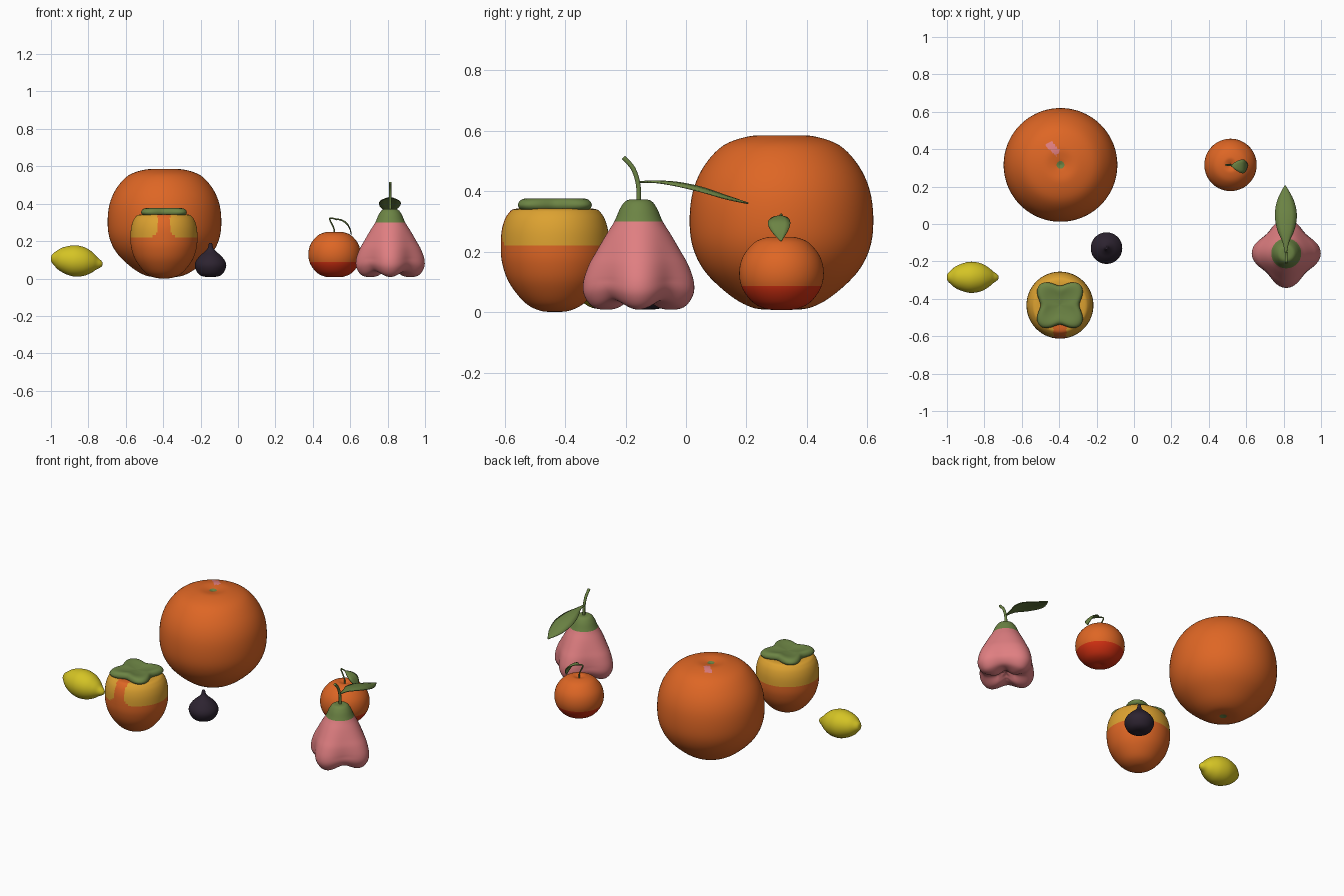
import bpy, bmesh, math
from mathutils import Vector, Matrix

if "Cube" in bpy.data.objects:
    bpy.data.objects.remove(bpy.data.objects["Cube"])


def mat(name, r, g, b):
    m = bpy.data.materials.new(name)
    m.diffuse_color = (r, g, b, 1)
    m.use_nodes = True
    m.node_tree.nodes["Principled BSDF"].inputs["Base Color"].default_value = m.diffuse_color
    return m


ORANGE = mat("orange peel", 0.73, 0.133, 0.018)
GOLD = mat("golden yellow", 0.72, 0.36, 0.03)
LEMON = mat("lemon yellow", 0.66, 0.55, 0.018)
PINK = mat("soft pink", 0.74, 0.21, 0.22)
GREEN = mat("leaf green", 0.15, 0.23, 0.058)
PURPLE = mat("dark purple", 0.026, 0.017, 0.03)
RED = mat("deep red", 0.66, 0.03, 0.006)


def smooth_path(pts, n=5):
    """Catmull-Rom through a few points of any dimension."""
    p = [pts[0]] + list(pts) + [pts[-1]]
    out = []
    for i in range(1, len(p) - 2):
        for k in range(n):
            t = k / n
            out.append(tuple(
                0.5 * (2 * b + (c - a) * t + (2 * a - 5 * b + 4 * c - d) * t * t
                       + (3 * b - a - 3 * c + d) * t ** 3)
                for a, b, c, d in zip(p[i - 1], p[i], p[i + 1], p[i + 2])))
    return out + [tuple(pts[-1])]


def finish(name, bm, mats, rule=None, angle=50):
    bmesh.ops.recalc_face_normals(bm, faces=bm.faces[:])
    for f in bm.faces:
        f.smooth = True
        if rule:
            f.material_index = rule(f.calc_center_median())
    me = bpy.data.meshes.new(name)
    bm.to_mesh(me)
    bm.free()
    ob = bpy.data.objects.new(name, me)
    bpy.context.collection.objects.link(ob)
    for m in mats:
        me.materials.append(m)
    bpy.ops.object.select_all(action='DESELECT')
    ob.select_set(True)
    bpy.context.view_layer.objects.active = ob
    bpy.ops.object.shade_smooth_by_angle(angle=math.radians(angle))
    return ob


def lathe(name, profile, loc, mats, rule=None, shape=None, cuts=(), segs=64, angle=60):
    """Turn a (radius, z) profile; shape bends it per direction; cuts are colour borders."""
    bm = bmesh.new()
    rings = []
    for r, z in smooth_path(profile):
        ring = []
        for i in range(segs):
            a = 2 * math.pi * i / segs
            rr, zz = shape(max(r, 0), z, a) if shape else (max(r, 0), z)
            ring.append(bm.verts.new((rr * math.cos(a), rr * math.sin(a), zz)))
        rings.append(ring)
    for lo, hi in zip(rings, rings[1:]):
        for i in range(segs):
            j = (i + 1) % segs
            bm.faces.new((lo[i], lo[j], hi[j], hi[i]))
    bmesh.ops.remove_doubles(bm, verts=bm.verts[:], dist=1e-5)
    for z in cuts:
        bmesh.ops.bisect_plane(bm, geom=bm.verts[:] + bm.edges[:] + bm.faces[:],
                               plane_co=(0, 0, z), plane_no=(0, 0, 1))
    ob = finish(name, bm, mats, rule, angle)
    ob.location = loc
    return ob


def leaf(name, pts, side, droop):
    """Leaf along (x, y, z, half width) points, edges lowered by droop."""
    bm = bmesh.new()
    rows = []
    for x, y, z, w in smooth_path(pts, 6):
        w = max(w, 0.001)
        rows.append([bm.verts.new(Vector((x, y, z)) + Vector(side) * w * s
                                  - Vector((0, 0, droop * w * s * s)))
                     for s in (-1, -0.5, 0, 0.5, 1)])
    for a, b in zip(rows, rows[1:]):
        for i in range(4):
            bm.faces.new((a[i], a[i + 1], b[i + 1], b[i]))
    ob = finish(name, bm, [GREEN])
    mod = ob.modifiers.new("thickness", 'SOLIDIFY')
    mod.thickness = 0.005
    mod.offset = 0
    return ob


def stem(name, pts, radius):
    cu = bpy.data.curves.new(name, 'CURVE')
    cu.dimensions = '3D'
    cu.bevel_depth = radius
    cu.bevel_resolution = 3
    cu.use_fill_caps = True
    path = smooth_path(pts)
    sp = cu.splines.new('POLY')
    sp.points.add(len(path) - 1)
    for p, co in zip(sp.points, path):
        p.co = (*co, 1)
    cu.materials.append(GREEN)
    ob = bpy.data.objects.new(name, cu)
    bpy.context.collection.objects.link(ob)
    bpy.ops.object.select_all(action='DESELECT')
    ob.select_set(True)
    bpy.context.view_layer.objects.active = ob
    bpy.ops.object.convert(target='MESH')


# Large orange with a green navel and small pale marks on top
def orange_rule(c):
    if math.hypot(c.x, c.y) < 0.022:
        return 1
    d = Vector((c.x + 0.04, c.y - 0.09))
    along, across = (d.x - d.y) * 0.707, (d.x + d.y) * 0.707
    return 2 if c.z > 0.3 and abs(along) < 0.04 and abs(across) < 0.018 else 0


lathe("large_orange", [(0, 0.012), (0.04, 0.008), (0.1, 0.016), (0.17, 0.055), (0.25, 0.13),
                       (0.292, 0.21), (0.304, 0.3), (0.293, 0.4), (0.255, 0.485),
                       (0.19, 0.553), (0.1, 0.583), (0.04, 0.58), (0, 0.57)],
      (-0.393, 0.316, 0), [ORANGE, GREEN, PINK], orange_rule, segs=96)


# Persimmon: golden shoulder, with an orange strip down the front
def persimmon_rule(c):
    if c.z < 0.22:
        return 0
    k = max(0, 0.265 - c.z)
    half = 0.034 + 0.045 - math.sqrt(max(0, 0.045 ** 2 - k * k))
    return 0 if c.y < 0 and abs(c.x) < half else 1


lathe("persimmon", [(0, 0), (0.05, 0.005), (0.1, 0.032), (0.15, 0.095), (0.174, 0.16),
                    (0.179, 0.22), (0.174, 0.28), (0.155, 0.325), (0.12, 0.343), (0, 0.335)],
      (-0.396, -0.434, 0), [ORANGE, GOLD], persimmon_rule, cuts=(0.22,), segs=128)

# Four-lobed calyx
lathe("persimmon_calyx", [(0, 0.336), (0.6, 0.338), (0.9, 0.338), (1, 0.353), (0.93, 0.37),
                          (0.75, 0.376), (0.4, 0.37), (0, 0.366)],
      (-0.396, -0.434, 0), [GREEN],
      shape=lambda r, z, a: (r * (0.104 + 0.05 * math.sin(2 * a) ** 2), z))

# Fig
lathe("fig", [(0, 0.012), (0.035, 0.01), (0.065, 0.025), (0.083, 0.06), (0.08, 0.09),
              (0.058, 0.12), (0.032, 0.143), (0.015, 0.163), (0.008, 0.188), (0, 0.19)],
      (-0.147, -0.129, 0), [PURPLE])

# Lemon lying on its side, tip slightly down
lemon = lathe("lemon", [(0, -0.14), (0.018, -0.137), (0.036, -0.12), (0.06, -0.09),
                        (0.079, -0.04), (0.083, 0.0), (0.074, 0.045), (0.053, 0.083),
                        (0.032, 0.108), (0.02, 0.126), (0.01, 0.136), (0, 0.138)],
              (-0.861, -0.285, 0.093), [LEMON])
lemon.rotation_euler = (0, math.radians(97), 0)

# Mandarin with a red base, stem and leaf
lathe("mandarin", [(0, 0.012), (0.04, 0.008), (0.09, 0.028), (0.128, 0.075), (0.14, 0.128),
                   (0.128, 0.183), (0.09, 0.23), (0.045, 0.248), (0.02, 0.245), (0, 0.235)],
      (0.516, 0.316, 0), [ORANGE, RED], lambda c: 1 if c.z < 0.087 else 0, cuts=(0.087,))
stem("mandarin_stem", [(0.516, 0.316, 0.235), (0.512, 0.316, 0.27), (0.49, 0.316, 0.318),
                       (0.51, 0.314, 0.321), (0.53, 0.312, 0.314)], 0.004)
leaf("mandarin_leaf", [(0.52, 0.312, 0.318, 0.003), (0.55, 0.31, 0.315, 0.026),
                       (0.58, 0.308, 0.298, 0.037), (0.598, 0.31, 0.268, 0.025),
                       (0.606, 0.314, 0.235, 0.002)], (0, 1, 0), 0.15)


# Wax apple: four lobes growing towards a notched base
def wax_shape(r, z, a):
    low = min(1, max(0, (0.3 - z) / 0.2))
    dip = 0.5 - 0.5 * math.cos(4 * a)
    lift = 0.03 * dip * max(0, 1 - z / 0.12) * min(1, r / 0.06)
    return r * (1 - 0.2 * low * dip), z + lift


lathe("wax_apple", [(0, 0.06), (0.03, 0.045), (0.06, 0.018), (0.1, 0.008), (0.15, 0.016),
                    (0.18, 0.055), (0.183, 0.1), (0.165, 0.155), (0.14, 0.2), (0.108, 0.255),
                    (0.08, 0.3), (0.06, 0.345), (0.038, 0.37), (0, 0.372)],
      (0.814, -0.157, 0), [PINK, GREEN], lambda c: 1 if c.z > 0.3 else 0,
      shape=wax_shape, cuts=(0.3,), segs=96)
stem("wax_apple_stem", [(0.814, -0.157, 0.36), (0.814, -0.158, 0.42), (0.814, -0.175, 0.475),
                        (0.814, -0.208, 0.512)], 0.008)
leaf("wax_apple_leaf", [(0.812, -0.16, 0.431, 0.004), (0.812, -0.1, 0.433, 0.016),
                        (0.812, -0.03, 0.429, 0.046), (0.812, 0.05, 0.413, 0.058),
                        (0.81, 0.13, 0.386, 0.042), (0.808, 0.206, 0.36, 0.002)],
     (1, 0, 0), 0.25)
